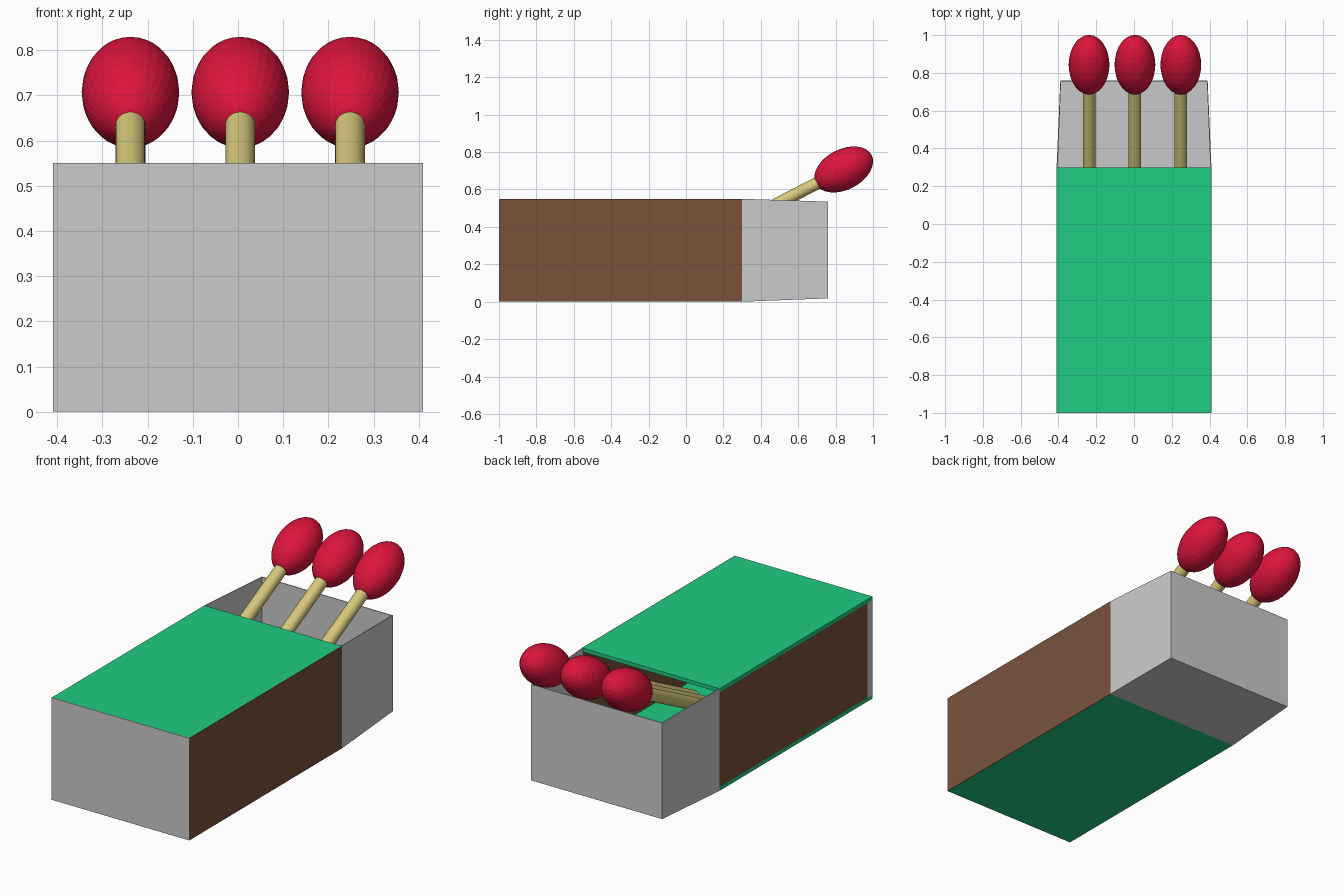
import bpy
from math import radians, sin, cos
from mathutils import Vector

if "Cube" in bpy.data.objects:
    bpy.data.objects.remove(bpy.data.objects["Cube"])


def material(name, rgb):
    m = bpy.data.materials.new(name)
    m.diffuse_color = (*rgb, 1)
    m.use_nodes = True
    m.node_tree.nodes["Principled BSDF"].inputs["Base Color"].default_value = m.diffuse_color
    return m


green = material("green_card", (0.014, 0.60, 0.22))
brown = material("striking_brown", (0.195, 0.085, 0.044))
wood = material("pale_wood", (0.68, 0.58, 0.20))
red = material("match_red", (0.72, 0.007, 0.045))


def mesh_object(name, verts, faces, mat=None):
    me = bpy.data.meshes.new(name)
    me.from_pydata(verts, [], faces)
    ob = bpy.data.objects.new(name, me)
    bpy.context.collection.objects.link(ob)
    if mat:
        me.materials.append(mat)
    return ob


def slab(name, lo, hi, mat=None):
    v = [(x, y, z) for x in (lo[0], hi[0]) for y in (lo[1], hi[1]) for z in (lo[2], hi[2])]
    f = [(0, 1, 3, 2), (4, 6, 7, 5), (0, 4, 5, 1), (2, 3, 7, 6), (0, 2, 6, 4), (1, 5, 7, 3)]
    return mesh_object(name, v, f, mat)


W, H, T = 0.41, 0.55, 0.02           # half width, height, card thickness
FRONT, MOUTH, BACK = -1.0, 0.30, 0.76
SKIN = 0.003

# Sleeve: green top and bottom, brown striking sides
for name, z in (("sleeve_bottom", 0), ("sleeve_top", H - T)):
    slab(name, (-W, FRONT + SKIN, z), (W - SKIN, MOUTH, z + T), green)
slab("right_striking_side", (W - SKIN, FRONT + SKIN, 0), (W, MOUTH, H), brown)
slab("left_striking_side", (-W, FRONT + 0.04, T), (-W + T, MOUTH, H - T), brown)

# Grey front end closing the box
slab("front_end", (-W, FRONT, 0), (W, FRONT + SKIN, H))
slab("front_end_lining", (-W, FRONT + SKIN, T), (W - SKIN, FRONT + 0.04, H - T))

# Open tray protruding at the back, slightly tapered
rings = [(MOUTH, W, 0, H), (BACK, 0.39, 0.018, 0.535)]
verts = [p for y, w, b, t in rings for p in ((-w, y, t), (-w, y, b), (w, y, b), (w, y, t))]
tray = mesh_object("tray", verts, [(0, 4, 5, 1), (1, 5, 6, 2), (2, 6, 7, 3), (4, 7, 6, 5)])
mod = tray.modifiers.new("wall", 'SOLIDIFY')
mod.thickness = 0.006
mod.offset = -1

# Matches leaning out of the tray
TILT = radians(27.3)
axis = Vector((0, cos(TILT), sin(TILT)))
LENGTH = 1.42
for i, x in enumerate((-0.238, 0.005, 0.248), 1):
    head = Vector((x, 0.843, 0.707))
    rot = (TILT - radians(90), 0, 0)
    bpy.ops.mesh.primitive_cylinder_add(vertices=32, radius=0.033, depth=LENGTH,
                                        location=head - axis * LENGTH / 2, rotation=rot)
    stick = bpy.context.object
    stick.name = f"match_stick_{i}"
    stick.data.materials.append(wood)
    bpy.ops.object.shade_smooth_by_angle(angle=radians(30))
    bpy.ops.mesh.primitive_uv_sphere_add(segments=32, ring_count=16, radius=1,
                                         location=head, rotation=rot)
    tip = bpy.context.object
    tip.name = f"match_head_{i}"
    tip.scale = (0.108, 0.108, 0.168)
    tip.data.materials.append(red)
